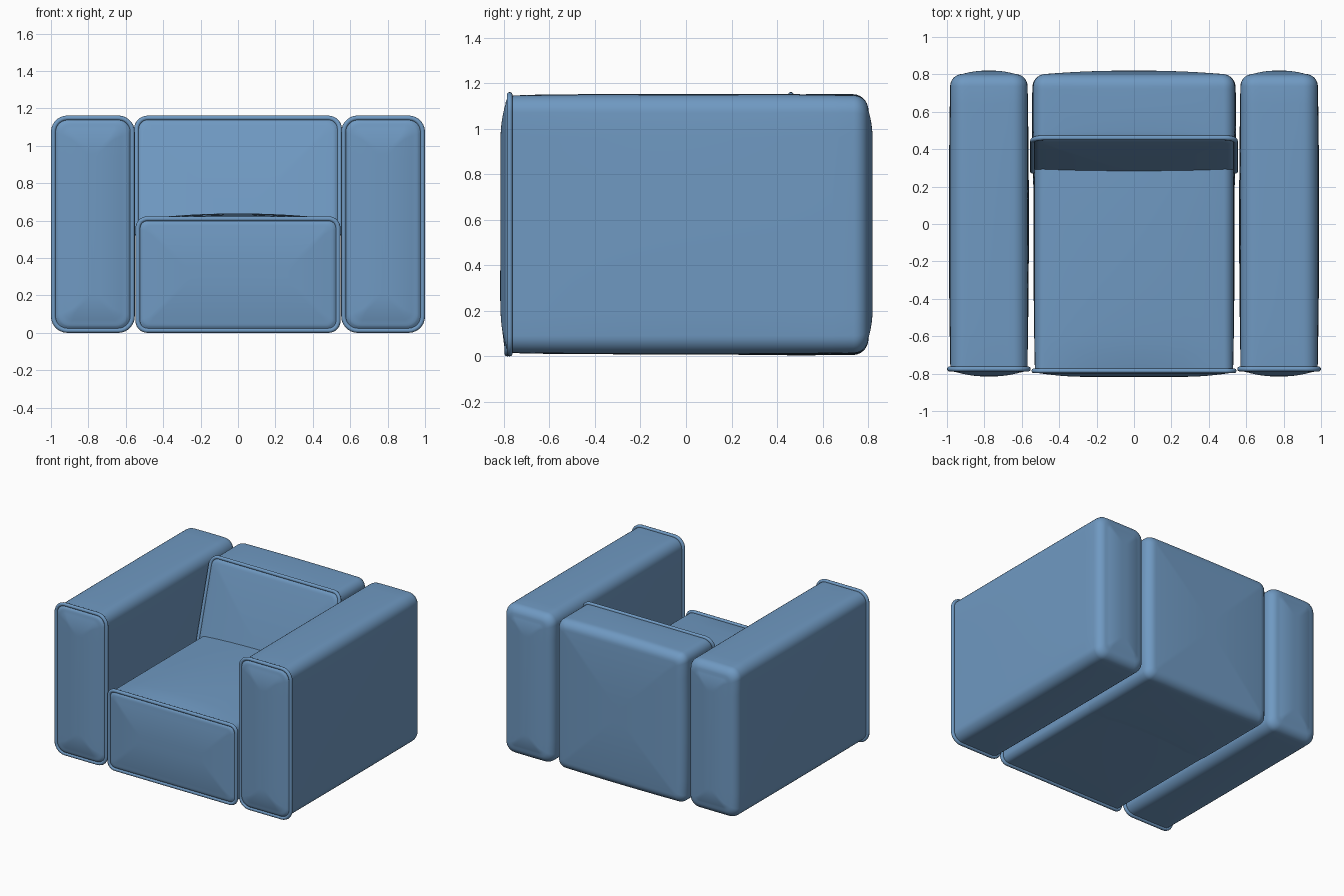
import bpy, bmesh, math

if "Cube" in bpy.data.objects:
    bpy.data.objects.remove(bpy.data.objects["Cube"])

fabric = bpy.data.materials.new("blue fabric")
fabric.diffuse_color = (0.16, 0.32, 0.54, 1)
fabric.use_nodes = True
fabric.node_tree.nodes["Principled BSDF"].inputs["Base Color"].default_value = fabric.diffuse_color


def rounded_rect(hx, hz, r, corner=7, side=9):
    """Closed outline of a rounded rectangle in x/z, straight sides subdivided."""
    pts = []
    for q, (sx, sz) in enumerate([(1, 1), (-1, 1), (-1, -1), (1, -1)]):
        for k in range(corner + 1):
            a = math.pi / 2 * (q + k / corner)
            pts.append((sx * (hx - r) + r * math.cos(a), sz * (hz - r) + r * math.sin(a)))
        nx, nz = [(-1, 1), (-1, -1), (1, -1), (1, 1)][q]
        a = math.pi / 2 * (q + 1)
        end = (nx * (hx - r) + r * math.cos(a), nz * (hz - r) + r * math.sin(a))
        x0, z0 = pts[-1]
        for k in range(1, side):
            t = k / side
            pts.append((x0 + (end[0] - x0) * t, z0 + (end[1] - z0) * t))
    return pts


def finish(ob):
    bpy.ops.object.select_all(action='DESELECT')
    ob.select_set(True)
    bpy.context.view_layer.objects.active = ob
    if ob.type == 'CURVE':
        bpy.ops.object.convert(target='MESH')
    bpy.ops.object.shade_smooth_by_angle(angle=math.radians(50))


def cushion(name, x0, x1, y0, y1, z0, z1, r=0.07, tilt=0.0, crown=0.008, front=0.04,
            pipe=0.013, pipe_from=-1.0):
    """Upholstered block lofted along y: soft back end, piped front end."""
    cx, cz, hx, hz = (x0 + x1) / 2, (z0 + z1) / 2, (x1 - x0) / 2, (z1 - z0) / 2
    deep = 0.92 * min(hx, hz)
    puff, R = 0.018, 0.065
    ye = y1 - puff

    def lean(y, z):
        w = min(1, max(0, (ye - R - y) / (ye - R - y0)))
        return y - tilt * (z1 - z) * w

    # profile of (y, inset): front pad, body, rounded back, back pad
    prof = []
    for k in range(8, 0, -1):
        t = k / 8
        prof.append((y0 - front * (0.45 + 0.55 * (1 - (1 - t) ** 2)), 0.035 + (deep - 0.035) * t))
    for k in range(4, 0, -1):
        a = math.pi / 2 * k / 4
        prof.append((y0 - 0.45 * front * math.sin(a), 0.008 + 0.027 * (1 - math.cos(a))))
    prof += [(y0 + (ye - R - y0) * k / 16, 0) for k in range(16)]
    for k in range(8):
        a = math.pi / 2 * k / 7
        prof.append((ye - R + R * math.sin(a), R * (1 - math.cos(a))))
    for k in range(1, 9):
        t = k / 8
        prof.append((ye + puff * (1 - (1 - t) ** 2), R + (deep - R) * t))

    bm = bmesh.new()
    rings = []
    for y, inset in prof:
        v = min(1, max(0, (y - y0) / (ye - y0)))
        swell = 4 * v * (1 - v)
        ring = []
        for x, z in rounded_rect(hx - inset, hz - inset, max(r - inset * 0.6, 0.015)
                                 if inset < 0.1 else 0.015):
            u, w = x / hx, z / hz
            up = crown if z > 0 else 0.007
            px = cx + x + 0.008 * u * swell * (1 - w * w)
            pz = cz + z + up * w * swell ** 0.5 * (1 - u * u)
            ring.append(bm.verts.new((px, lean(y, pz), pz)))
        rings.append(ring)
    n = len(rings[0])
    for a, b in zip(rings, rings[1:]):
        for i in range(n):
            bm.faces.new((a[i], a[(i + 1) % n], b[(i + 1) % n], b[i]))
    bm.faces.new(rings[0])
    bm.faces.new(rings[-1])
    bmesh.ops.recalc_face_normals(bm, faces=bm.faces)
    me = bpy.data.meshes.new(name)
    bm.to_mesh(me)
    bm.free()
    me.materials.append(fabric)
    ob = bpy.data.objects.new(name, me)
    bpy.context.collection.objects.link(ob)
    finish(ob)

    # piping cord around the front edge
    path = [(cx + x, lean(y0, cz + z), cz + z)
            for x, z in rounded_rect(hx + 0.005, hz + 0.003, r)]
    closed = all(p[2] >= pipe_from for p in path)
    if not closed:
        # start from the right-hand side so the kept points stay in order
        k = next(i for i, p in enumerate(path) if p[2] < pipe_from)
        path = [p for p in path[k:] + path[:k] if p[2] >= pipe_from]
    cu = bpy.data.curves.new(name + "_piping", 'CURVE')
    cu.dimensions = '3D'
    cu.bevel_depth = pipe
    cu.bevel_resolution = 3
    sp = cu.splines.new('POLY')
    sp.points.add(len(path) - 1)
    for p, co in zip(sp.points, path):
        p.co = (*co, 1)
    sp.use_cyclic_u = closed
    cu.materials.append(fabric)
    cord = bpy.data.objects.new(name + "_piping", cu)
    bpy.context.collection.objects.link(cord)
    finish(cord)


# arms, mirrored left and right
for side, s in (("left", -1), ("right", 1)):
    xs = sorted((s * 0.57, s * 0.982))
    cushion("arm_" + side, xs[0], xs[1], -0.775, 0.82, 0.016, 1.146, r=0.075)

# seat block with crowned top
cushion("seat", -0.53, 0.53, -0.785, 0.70, 0.016, 0.607, r=0.05, crown=0.032, front=0.032)

# backrest with leaning front face
cushion("backrest", -0.538, 0.538, 0.46, 0.82, 0.012, 1.146, r=0.06, tilt=0.285,
        front=0.03, pipe_from=0.5)
